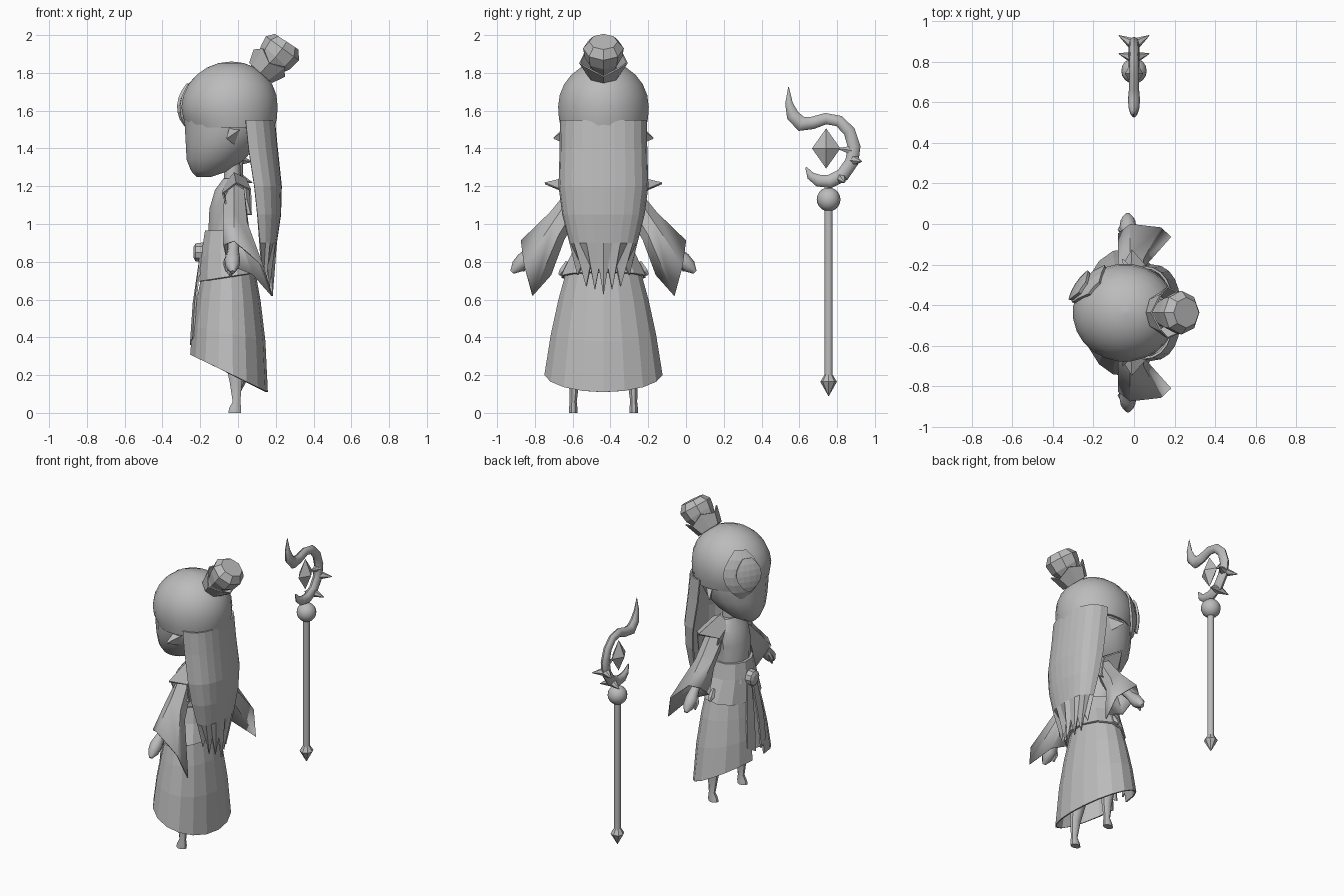
import bpy, bmesh, math
from mathutils import Vector

if "Cube" in bpy.data.objects:
    bpy.data.objects.remove(bpy.data.objects["Cube"])

YC = -0.437   # figure's middle line in y; the figure faces -x
SY = 0.755    # staff's y position
grey = bpy.data.materials.new("plain grey")
grey.diffuse_color = (0.5, 0.5, 0.5, 1)
grey.use_nodes = True
grey.node_tree.nodes["Principled BSDF"].inputs["Base Color"].default_value = grey.diffuse_color


def finish(name, bm, smooth=None, thick=0):
    bmesh.ops.recalc_face_normals(bm, faces=bm.faces)
    me = bpy.data.meshes.new(name)
    bm.to_mesh(me)
    bm.free()
    me.materials.append(grey)
    ob = bpy.data.objects.new(name, me)
    bpy.context.collection.objects.link(ob)
    if thick:
        mod = ob.modifiers.new("thickness", 'SOLIDIFY')
        mod.thickness = thick
        mod.offset = 0
    if smooth:
        bpy.ops.object.select_all(action='DESELECT')
        ob.select_set(True)
        bpy.context.view_layer.objects.active = ob
        bpy.ops.object.shade_smooth_by_angle(angle=math.radians(smooth))
    return ob


def loft(name, rings, caps=(True, True), closed=True, smooth=None, thick=0):
    """Skin a list of equal-length point rings."""
    bm = bmesh.new()
    vs = [[bm.verts.new(p) for p in r] for r in rings]
    n = len(vs[0])
    for a, b in zip(vs, vs[1:]):
        for i in range(n if closed else n - 1):
            j = (i + 1) % n
            bm.faces.new((a[i], a[j], b[j], b[i]))
    if closed and caps[0]:
        bm.faces.new(vs[0])
    if closed and caps[1]:
        bm.faces.new(vs[-1])
    return finish(name, bm, smooth, thick)


def oval(cx, z, rx, ry, n=16, v=0.0, tilt=0.0):
    """Level oval ring; tilt lowers the back (+x) edge."""
    out = []
    for i in range(n):
        a = 2 * math.pi * (i + 0.5) / n
        out.append((cx + rx * math.cos(a), YC + v + ry * math.sin(a), z - tilt * math.cos(a)))
    return out


def tube(name, path, n=8, smooth=50, squash=1.0):
    """Round tube along (x, y, z, radius) points."""
    pts = [Vector(p[:3]) for p in path]
    rings = []
    for i, p in enumerate(pts):
        t = (pts[min(i + 1, len(pts) - 1)] - pts[max(i - 1, 0)]).normalized()
        side = Vector((1, 0, 0)) if abs(t.x) < 0.8 else Vector((0, 1, 0))
        side = (side - t * side.dot(t)).normalized()
        up = t.cross(side)
        rings.append([p + path[i][3] * (side * squash * math.cos(2 * math.pi * k / n)
                                        + up * math.sin(2 * math.pi * k / n)) for k in range(n)])
    return loft(name, rings, smooth=smooth)


# head: chin, jaw, cheeks
loft("face", [oval(*r) for r in [
    (-.18, 1.25, .04, .035), (-.15, 1.28, .10, .09), (-.12, 1.34, .155, .15),
    (-.085, 1.42, .195, .195), (-.06, 1.50, .225, .215), (-.05, 1.60, .24, .225)]], smooth=40)

# rounded hair cap over the skull
cap = [(-.045 + .01 * math.sin(t), 1.62 + .24 * math.sin(t), .255 * math.cos(t) + .002,
        .24 * math.cos(t) + .002, 24) for t in [math.radians(a) for a in range(0, 91, 15)]]
loft("hair_cap", [oval(-.035, 1.51, .232, .228, 24), oval(-.042, 1.56, .25, .238, 24)]
     + [oval(*r) for r in cap], smooth=60)

# topknot leaning backward, with a pointed collar round its root
tube("topknot", [(.10, YC, 1.78, .06), (.15, YC, 1.835, .07), (.20, YC, 1.885, .10),
                 (.235, YC, 1.93, .108), (.258, YC, 1.965, .075)], 8, None)
collar = []
ax, perp = Vector((.66, 0, .75)), Vector((.75, 0, -.66))
for d, r in ((.0, .09), (.07, .125)):
    collar.append([Vector((.12, YC, 1.80)) + ax * (d + (.035 if d and i % 2 else 0))
                   + r * (perp * .85 * math.cos(i * math.pi / 4)
                          + Vector((0, 1, 0)) * math.sin(i * math.pi / 4)) for i in range(8)])
loft("topknot_collar", collar, (False, False), thick=.008)

# long back hair: curved sheet ending in ragged points
rows = [(1.55, .19, .225, .15), (1.40, .205, .226, .15), (1.20, .226, .232, .14),
        (1.05, .222, .212, .12), (.90, .200, .175, .085)]
hair = []
for z, back, hw, depth in rows:
    hair.append([(back - depth * abs(s / 6) ** 2.2, YC + hw * math.sin(s / 6 * math.pi / 2), z)
                 for s in range(-6, 7)])
tips = {0: .62, 1: .77, 2: .655, 3: .78, 4: .67, 5: .78, 6: .73}
hair.append([(.178 - .05 * abs(s / 6), YC + .135 * s / 6, tips[abs(s)]) for s in range(-6, 7)])
loft("back_hair", hair, closed=False, thick=.012)


# swept fringe lying over one side of the forehead
def fringe(name, mid, half, top, bottom, off):
    rings = []
    for k in range(7):
        t = k / 6
        w = half * math.sin(math.pi * (.1 + .88 * t)) ** .8
        z = top + (bottom - top) * t
        f = math.sqrt(max(.1, 1 - ((z - 1.60) / .27) ** 2))
        rings.append([(-.045 + (.25 * f + off) * math.cos(mid + w * s),
                       YC + (.235 * f + off) * math.sin(mid + w * s), z) for s in (-1, -.5, 0, .5, 1)])
    loft(name, rings, closed=False, thick=.015)


fringe("fringe_outer", math.radians(140), .50, 1.78, 1.46, .012)
fringe("fringe_inner", math.radians(148), .32, 1.74, 1.52, .03)

# neck, bodice, flared waist piece
loft("neck", [oval(-.03, 1.18, .05, .05, 10), oval(-.03, 1.36, .042, .042, 10)], smooth=40)
loft("bodice", [oval(*r, 12) for r in [
    (-.045, .85, .115, .135), (-.055, .97, .105, .125), (-.05, 1.08, .105, .14),
    (-.035, 1.18, .09, .145), (-.025, 1.24, .055, .08)]], smooth=35)
loft("waist_sash", [oval(-.055, .96, .12, .135, 12), oval(-.055, .86, .135, .16, 12),
                    oval(-.045, .72, .16, .225, 12, 0, -.025)], (True, False), thick=.012)
tube("belt", [(-.055, YC, .83, .165), (-.055, YC, .89, .15)], 12, None, .88)

# skirt, split at the front, hem dipping toward the back
skirt = []
for z, cx, rx, ry, dip in [(.76, -.05, .135, .19, 0), (.60, -.05, .165, .235, .01),
                           (.42, -.05, .19, .275, .04), (.21, -.05, .203, .31, .10)]:
    ring = []
    for i in range(17):
        a = math.radians(-168 + 336 * i / 16)
        ring.append((cx + rx * math.cos(a), YC + ry * math.sin(a), z - dip * math.cos(a)))
    skirt.append(ring)
loft("skirt", skirt, closed=False, thick=.01)

# front bow: round clasp, loops and hanging ribbons
tube("clasp", [(-.235, YC, .85, .03), (-.225, YC, .85, .05), (-.18, YC, .85, .055)], 10, None)
for sgn in (-1, 1):
    loft("ribbon", [[(-.20, YC + sgn * .005, .82), (-.20, YC + sgn * .05, .82)],
                    [(-.235, YC + sgn * .02, .58), (-.225, YC + sgn * .09, .58)],
                    [(-.25, YC + sgn * .03, .36), (-.235, YC + sgn * .10, .40)]],
         closed=False, thick=.01)

for sgn in (-1, 1):
    side = "left_" if sgn < 0 else "right_"

    def P(x, v, z):
        return (x, YC + sgn * v, z)

    # leg tapering to a tiny foot
    loft(side + "leg", [oval(cx, z, rx, ry, 8, sgn * v) for cx, z, rx, ry, v in [
        (-.018, 0, .036, .025, .16), (-.015, .025, .034, .024, .16), (-.008, .06, .022, .02, .16),
        (-.012, .17, .036, .03, .155), (-.03, .30, .05, .04, .145), (-.04, .62, .07, .07, .10)]], smooth=45)
    # pointed ear
    loft(side + "ear", [[P(-.04, .19, 1.53), P(.01, .20, 1.50), P(-.02, .19, 1.42)],
                        [P(-.06, .262, 1.46), P(-.055, .266, 1.455), P(-.06, .262, 1.45)]])
    # flared shoulder cap
    loft(side + "shoulder_cap",
         [[P(-.07, .07, 1.21), P(-.02, .09, 1.27), P(.04, .08, 1.24), P(.05, .09, 1.13), P(-.06, .10, 1.11)],
          [P(-.08, .19, 1.16), P(-.01, .31, 1.215), P(.065, .22, 1.18), P(.07, .20, 1.05), P(-.05, .18, 1.06)]],
         (True, False), thick=.01)
    # upper arm and wide trailing sleeve
    loft(side + "sleeve",
         [[P(-.07, .12, 1.16), P(-.02, .16, 1.21), P(.03, .15, 1.18), P(.035, .13, 1.12),
           P(0, .11, 1.08), P(-.05, .10, 1.10)],
          [P(-.075, .24, 1.04), P(-.02, .28, 1.06), P(.045, .265, 1.01), P(.06, .24, .94),
           P(.01, .21, .92), P(-.05, .21, .95)],
          [P(-.075, .39, .89), P(-.02, .435, .91), P(.13, .42, .78), P(.18, .375, .62),
           P(.08, .28, .73), P(-.055, .26, .79)]], (True, False), smooth=30, thick=.008)
    # forearm and hand
    tube(side + "hand", [P(-.02, .27, .98) + (.035,), P(-.025, .375, .86) + (.03,),
                         P(-.03, .42, .81) + (.042,), P(-.03, .455, .775) + (.036,),
                         P(-.03, .484, .745) + (.012,)], 8)
    tube(side + "thumb", [P(-.05, .40, .83) + (.016,), P(-.065, .41, .79) + (.016,),
                          P(-.06, .425, .75) + (.007,)], 6)
    # knot on the side of the waist piece
    tube(side + "waist_knot", [P(-.04, .19, .80) + (.012,), P(-.04, .215, .75) + (.022,),
                               P(-.04, .235, .73) + (.008,)], 6, None)

# staff: shaft, end point, ball
tube("staff_shaft", [(0, SY, .17, .022), (0, SY, 1.10, .022)], 10)
tube("staff_point", [(0, SY, .09, .002), (0, SY, .165, .044), (0, SY, .205, .02)], 8, None)
bm = bmesh.new()
bmesh.ops.create_uvsphere(bm, u_segments=16, v_segments=10, radius=.063)
bmesh.ops.translate(bm, verts=bm.verts, vec=(0, SY, 1.13))
finish("staff_ball", bm, 60)

# crescent head with a hooked upper end
crescent = [(.635, 1.30, .004), (.66, 1.255, .022), (.70, 1.23, .032), (.76, 1.225, .036),
            (.83, 1.26, .036), (.878, 1.33, .036), (.89, 1.41, .034), (.865, 1.49, .032),
            (.81, 1.545, .03), (.74, 1.558, .03), (.67, 1.535, .033), (.61, 1.53, .04),
            (.565, 1.575, .034), (.545, 1.64, .02), (.543, 1.725, .002)]
tube("staff_crescent", [(0, y, z, r) for y, z, r in crescent], 8, 50, .75)

# spikes on the crescent and the floating gem
for sgn in (-1, 1):
    for y, z, ty, tz in ((.885, 1.34, .93, 1.33), (.82, 1.245, .84, 1.22)):
        tube("crescent_spike", [(0, y, z, .032), (sgn * .075, ty, tz, .002)], 6, None)
tube("inner_spike", [(0, .88, 1.39, .028), (0, .80, 1.40, .002)], 6, None)
tube("gem", [(0, .742, 1.295, .001), (0, .742, 1.40, .075), (0, .742, 1.505, .001)], 4, None, .6)
